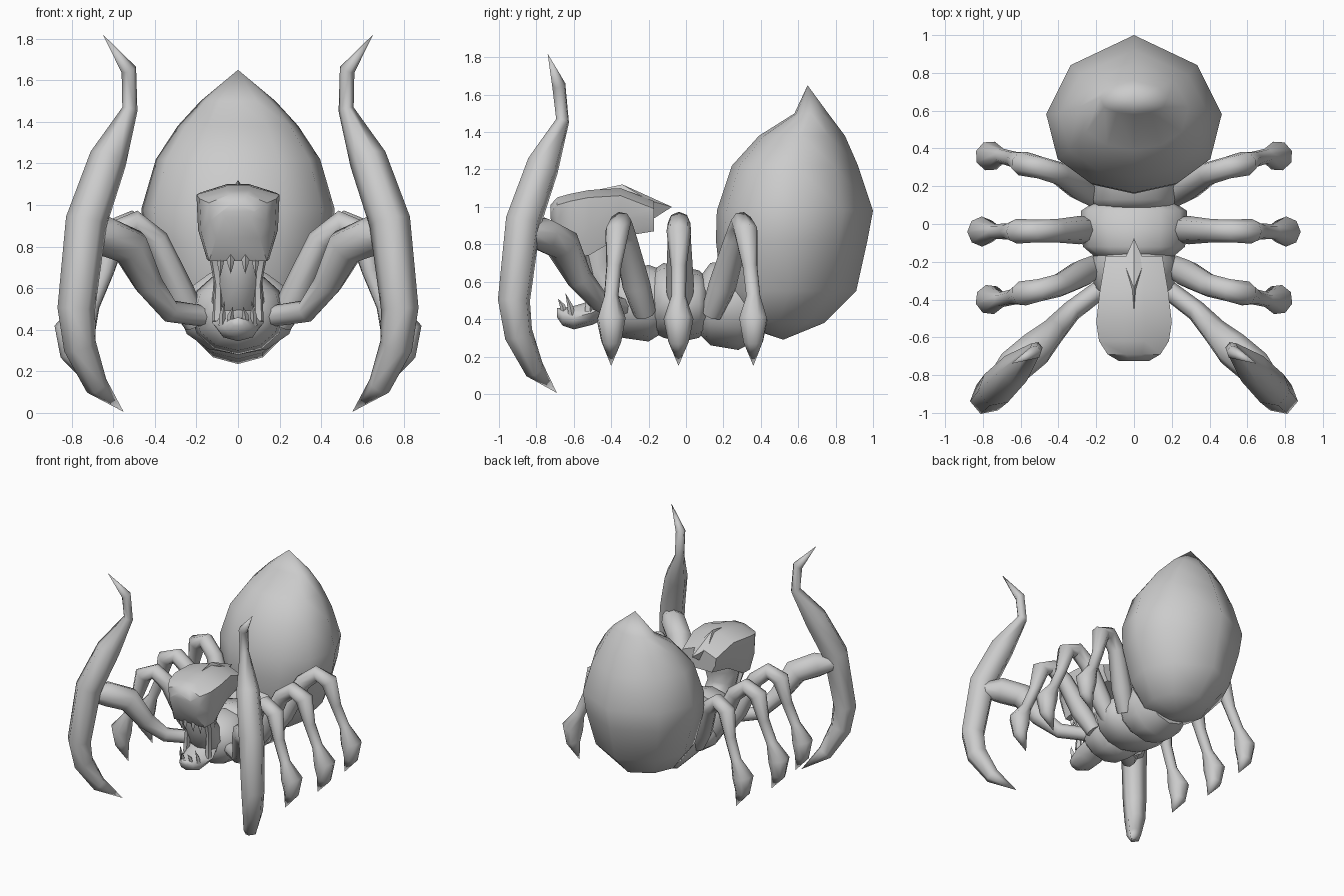
import bpy, bmesh, math
from mathutils import Vector

grey = bpy.data.materials.new("shell_grey")
grey.diffuse_color = (0.6, 0.6, 0.6, 1)


def loft(name, rings, mirror=False, angle=42):
    """Skin a list of rings; a ring of one point closes to a tip."""
    bm = bmesh.new()
    loops = [[bm.verts.new(p) for p in r] for r in rings]
    for a, b in zip(loops, loops[1:]):
        n = max(len(a), len(b))
        for i in range(n):
            j = (i + 1) % n
            quad = [a[i % len(a)], a[j % len(a)], b[j % len(b)], b[i % len(b)]]
            bm.faces.new(list(dict.fromkeys(quad)))
    for end in (loops[0], loops[-1]):
        if len(end) > 2:
            bm.faces.new(end)
    bmesh.ops.recalc_face_normals(bm, faces=bm.faces)
    me = bpy.data.meshes.new(name)
    bm.to_mesh(me)
    bm.free()
    me.materials.append(grey)
    ob = bpy.data.objects.new(name, me)
    bpy.context.collection.objects.link(ob)
    bpy.ops.object.select_all(action='DESELECT')
    ob.select_set(True)
    bpy.context.view_layer.objects.active = ob
    bpy.ops.object.shade_smooth_by_angle(angle=math.radians(angle))
    if mirror:
        ob.modifiers.new("mirror", 'MIRROR').use_mirror_merge = False
    return ob


def circle(n, turn=0.0):
    return [(math.cos(turn + math.tau * i / n), math.sin(turn + math.tau * i / n)) for i in range(n)]


def tube(name, path, sides=6, mirror=True, side=(0, 1, 0), wide=1.0, deep=1.0):
    """Tapered limb through (x, y, z, radius) points, optionally flattened."""
    pts = [Vector(p[:3]) for p in path]
    rings, u = [], Vector(side)
    for i, p in enumerate(pts):
        t = (pts[min(i + 1, len(pts) - 1)] - pts[max(i - 1, 0)]).normalized()
        u = (u - t * u.dot(t)).normalized()
        v = t.cross(u)
        r = path[i][3]
        rings.append([p + (u * c * wide + v * s * deep) * r for c, s in circle(sides)] if r else [p])
    return loft(name, rings, mirror, 65)


def body(name, sections, sides=12):
    """Rounded segment along y from (y, half width, bottom, top)."""
    loft(name, [[(c * hx, y, (lo + hi) / 2 + s * (hi - lo) / 2) for c, s in circle(sides, math.pi / 2)]
                for y, hx, lo, hi in sections], angle=60)


# Abdomen: stacked ten-sided rings (z, front y, back y, half width)
half = [(0, 1), (0.72, 0.62), (1, 0), (0.87, -0.57), (0.49, -0.88), (0, -1)]
outline = half + [(-c, s) for c, s in half[-2:0:-1]]
rings = [[(0, 0.52, 0.29)]]
for z, y0, y1, hx in [(0.38, 0.25, 0.74, 0.23), (0.55, 0.19, 0.91, 0.37), (0.82, 0.16, 0.97, 0.45),
                      (0.98, 0.165, 1.0, 0.465), (1.22, 0.245, 0.92, 0.395), (1.38, 0.39, 0.85, 0.29),
                      (1.5, 0.58, 0.76, 0.18)]:
    rings.append([(c * hx, (y0 + y1) / 2 + s * (y1 - y0) / 2, z) for c, s in outline])
rings.append([(0, 0.65, 1.65)])
loft("abdomen", rings, angle=50)

# Thorax segments
body("front_thorax", [(-0.42, 0.12, 0.38, 0.6), (-0.34, 0.21, 0.3, 0.66),
                      (-0.2, 0.23, 0.28, 0.69), (-0.12, 0.19, 0.33, 0.66)])
body("middle_thorax", [(-0.18, 0.2, 0.33, 0.66), (-0.12, 0.27, 0.3, 0.7), (-0.02, 0.285, 0.28, 0.68),
                       (0.07, 0.28, 0.3, 0.66), (0.11, 0.22, 0.34, 0.62)])
body("rear_thorax", [(0.07, 0.2, 0.32, 0.62), (0.13, 0.24, 0.26, 0.7),
                     (0.28, 0.24, 0.235, 0.72), (0.4, 0.2, 0.3, 0.7)])

# Walking legs: shared profile (x, z, radius, share of the sideways sweep)
LEG = [(0.2, 0.43, 0.06, 0), (0.29, 0.58, 0.075, 0.25), (0.41, 0.83, 0.062, 0.58), (0.52, 0.915, 0.06, 0.72),
       (0.62, 0.87, 0.066, 0.82), (0.67, 0.68, 0.042, 0.92), (0.74, 0.52, 0.04, 1),
       (0.805, 0.4, 0.08, 1), (0.8, 0.28, 0.055, 1), (0.74, 0.15, 0, 1)]
for name, y0, y1, reach in [("front_leg", -0.22, -0.4, 0.93), ("middle_leg", -0.03, -0.04, 1),
                            ("rear_leg", 0.14, 0.36, 0.93)]:
    tube(name, [(0.2 + (x - 0.2) * reach, y0 + (y1 - y0) * k, z, r) for x, z, r, k in LEG], 8)

# Raised arms and their curved blades
tube("arm", [(0.13, -0.31, 0.46, 0.05), (0.33, -0.46, 0.49, 0.055), (0.43, -0.57, 0.62, 0.07),
             (0.52, -0.66, 0.8, 0.095), (0.64, -0.76, 0.85, 0.095), (0.75, -0.86, 0.86, 0.05)], 8)
tube("blade", [(0.65, -0.74, 1.82, 0), (0.525, -0.68, 1.65, 0.033), (0.52, -0.66, 1.46, 0.033),
               (0.625, -0.765, 1.22, 0.08), (0.73, -0.87, 0.92, 0.088), (0.778, -0.92, 0.5, 0.08),
               (0.76, -0.895, 0.32, 0.07), (0.68, -0.81, 0.13, 0.049), (0.55, -0.69, 0.005, 0)],
     6, side=(1, 1, 0), wide=1.1, deep=1.17)

# Skull: boxy sections along y (y, half width, bottom, top)
rings = []
for y, hx, lo, hi in [(-0.17, 0.15, 0.87, 1.03), (-0.35, 0.18, 0.84, 1.1), (-0.52, 0.2, 0.74, 1.09),
                      (-0.62, 0.185, 0.73, 1.07), (-0.69, 0.14, 0.84, 1.05), (-0.725, 0.08, 0.94, 1.01)]:
    mid = lo + (hi - lo) * 0.4
    half = [(hx * 0.3, hi), (hx, hi - 0.04), (hx * 0.96, mid), (hx * 0.75, lo)]
    rings.append([(x, y, z) for x, z in half] + [(-x, y, z) for x, z in reversed(half)])
loft("skull", rings, angle=35)

# Crest spike on the back of the skull
loft("crest", [[(0, -0.48, 1.09)], [(0.055, -0.2, 1.035), (0, -0.34, 1.12), (-0.055, -0.2, 1.035), (0, -0.2, 0.92)],
               [(0, -0.075, 1.0)]], angle=20)

# Neck and open jaw
tube("neck", [(0, -0.3, 0.5, 0.15), (0, -0.41, 0.54, 0.125), (0, -0.47, 0.66, 0.115),
              (0, -0.48, 0.78, 0.14), (0, -0.46, 0.9, 0.13)], 8, False)
body("jaw", [(-0.4, 0.1, 0.42, 0.56), (-0.5, 0.125, 0.37, 0.5), (-0.6, 0.1, 0.345, 0.47),
             (-0.66, 0.065, 0.365, 0.46), (-0.69, 0.03, 0.41, 0.46)], 8)
# Cheek strips joining jaw and skull
tube("cheek", [(0.11, -0.55, 0.75, 0.03), (0.095, -0.51, 0.62, 0.02), (0.1, -0.52, 0.44, 0.025)], 5)

# Teeth
for i, (x, y, h) in enumerate([(0.035, -0.62, 0.06), (0.085, -0.6, 0.075)]):
    tube(f"upper_tooth_{i + 1}", [(x, y, 0.76, 0.02), (x, y - 0.01, 0.72, 0.016), (x, y, 0.73 - h, 0)], 4)
for i, (x, y, h) in enumerate([(0.035, -0.65, 0.07), (0.075, -0.61, 0.1)]):
    tube(f"lower_tooth_{i + 1}", [(x, y, 0.42, 0.018), (x, y - 0.01, 0.47, 0.015), (x - 0.01, y - 0.035, 0.44 + h, 0)], 4)
